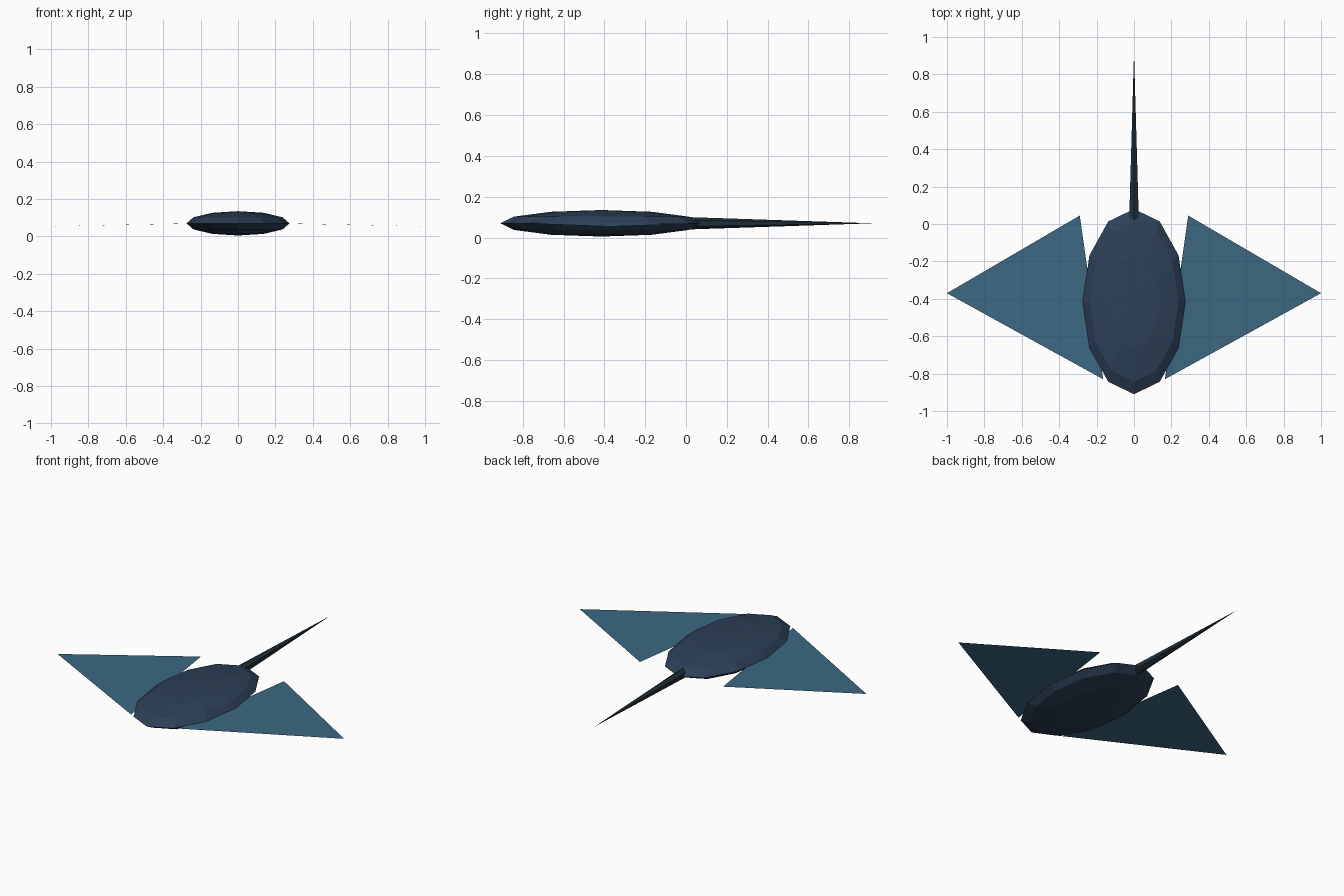
import bpy, bmesh, math
from mathutils import Matrix

if "Cube" in bpy.data.objects:
    bpy.data.objects.remove(bpy.data.objects["Cube"])


def material(name, rgb):
    m = bpy.data.materials.new(name)
    lin = [((c / 255 + 0.055) / 1.055) ** 2.4 for c in rgb]
    m.diffuse_color = (*lin, 1)
    m.use_nodes = True
    m.node_tree.nodes["Principled BSDF"].inputs["Base Color"].default_value = m.diffuse_color
    return m


def add_object(name, bm, mat):
    mesh = bpy.data.meshes.new(name)
    bm.to_mesh(mesh)
    bm.free()
    mesh.materials.append(mat)
    obj = bpy.data.objects.new(name, mesh)
    bpy.context.collection.objects.link(obj)
    return obj


slate = material("slate blue", (45, 63, 87))
teal = material("sea blue", (60, 104, 130))
dark = material("dark blue grey", (32, 46, 55))

# Flattened faceted body
bm = bmesh.new()
bmesh.ops.create_uvsphere(bm, u_segments=12, v_segments=6, radius=1,
                          matrix=Matrix.Translation((0, -0.415, 0.07))
                          @ Matrix.Diagonal((0.275, 0.495, 0.065, 1)))
add_object("body", bm, slate)

# Thin triangular fins, drooping slightly to the tips
for side, name in ((-1, "left_fin"), (1, "right_fin")):
    bm = bmesh.new()
    pts = [(0.165, -0.83, 0.071), (1.0, -0.37, 0.054), (0.29, 0.045, 0.069)]
    face = bm.faces.new([bm.verts.new((side * x, y, z)) for x, y, z in pts])
    face.normal_update()
    if face.normal.z < 0:
        face.normal_flip()
    add_object(name, bm, teal)

# Six-sided whip tail with a ridge along the top
bm = bmesh.new()
y0, y1 = 0.02, 0.915
bmesh.ops.create_cone(bm, cap_ends=True, segments=6, radius1=0.03, radius2=0,
                      depth=y1 - y0,
                      matrix=Matrix.Translation((0, (y0 + y1) / 2, 0.07))
                      @ Matrix.Rotation(-math.pi / 2, 4, "X"))
bmesh.ops.remove_doubles(bm, verts=bm.verts, dist=1e-5)
add_object("tail", bm, dark)
